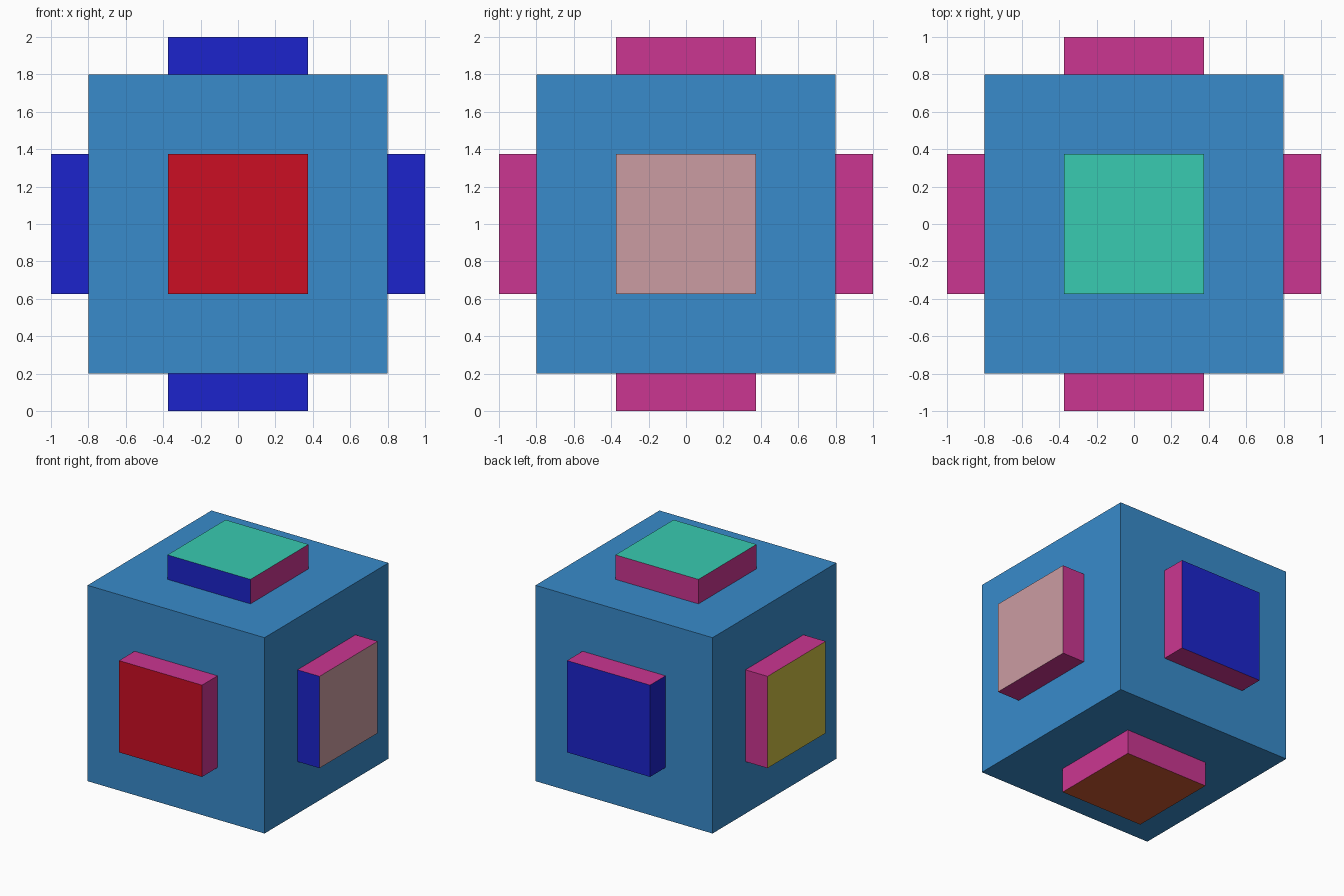
import bpy
from mathutils import Vector

if "Cube" in bpy.data.objects:
    bpy.data.objects.remove(bpy.data.objects["Cube"])

BODY, PAD, DEPTH = 1.6, 0.75, 0.2
CENTRE = Vector((0, 0, 1))


def material(name, rgb):
    # sRGB 0-255 to linear
    lin = [((c / 255 + 0.055) / 1.055) ** 2.4 if c > 10 else c / 255 / 12.92 for c in rgb]
    m = bpy.data.materials.new(name)
    m.diffuse_color = (*lin, 1)
    m.use_nodes = True
    m.node_tree.nodes["Principled BSDF"].inputs["Base Color"].default_value = m.diffuse_color
    return m


sky = material("sky_blue", (56, 139, 203))
pink = material("pink", (203, 54, 145))
blue = material("deep_blue", (28, 36, 204))
red = material("red", (203, 14, 36))
salmon = material("salmon", (203, 156, 162))
teal = material("teal", (56, 203, 177))
olive = material("yellow", (204, 188, 67))
brown = material("orange", (204, 89, 49))


def box(name, centre, size, mats):
    bpy.ops.mesh.primitive_cube_add(size=1, location=centre)
    ob = bpy.context.object
    ob.name = name
    ob.scale = size
    bpy.ops.object.transform_apply(location=False, rotation=False, scale=True)
    for m in mats:
        ob.data.materials.append(m)
    return ob


# Central cube
box("body", CENTRE, (BODY,) * 3, [sky])

# One raised pad per side: name, outward direction, outer colour, side that is blue
X, Y, Z = Vector((1, 0, 0)), Vector((0, 1, 0)), Vector((0, 0, 1))
pads = [
    ("front_pad", -Y, red, -X),
    ("back_pad", Y, blue, -X),
    ("right_pad", X, salmon, -Y),
    ("left_pad", -X, olive, -Y),
    ("top_pad", Z, teal, -Y),
    ("bottom_pad", -Z, brown, -Y),
]
for name, out, outer, blue_side in pads:
    size = [DEPTH if abs(a) > 0.5 else PAD for a in out]
    ob = box(name, CENTRE + out * (BODY + DEPTH) / 2, size, [pink, outer, blue])
    for f in ob.data.polygons:
        if f.normal.dot(out) > 0.9:
            f.material_index = 1
        elif f.normal.dot(blue_side) > 0.9:
            f.material_index = 2
